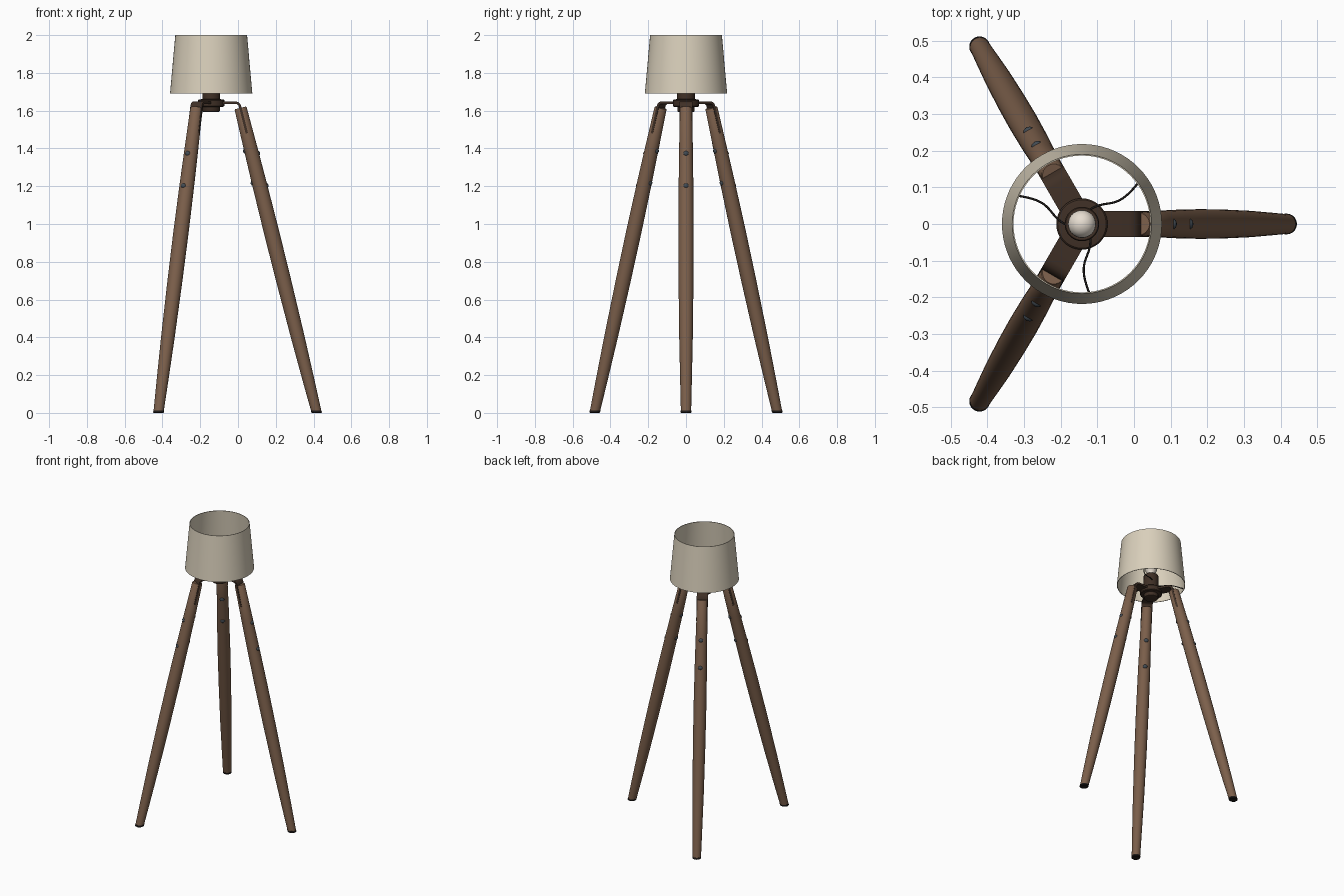
import bpy, bmesh, math
from mathutils import Matrix, Vector

if "Cube" in bpy.data.objects:
    bpy.data.objects.remove(bpy.data.objects["Cube"])

AX = -0.142                      # x position of the lamp's vertical axis
SLOPE = 0.25                     # outward lean of each leg
TOP_R, TOP_Z = 0.155, 1.615      # leg top centre (radius from axis, height)
TILT = math.atan(SLOPE)


def mat(name, r, g, b):
    m = bpy.data.materials.new(name)
    m.diffuse_color = (r, g, b, 1)
    m.use_nodes = True
    m.node_tree.nodes["Principled BSDF"].inputs["Base Color"].default_value = m.diffuse_color
    return m


WOOD = mat("walnut wood", 0.20, 0.115, 0.07)
BRONZE = mat("dark bronze", 0.05, 0.029, 0.019)
FABRIC = mat("cream fabric", 0.70, 0.63, 0.50)
STEEL = mat("blued steel", 0.055, 0.07, 0.085)
BLACK = mat("black rubber", 0.012, 0.010, 0.009)
GLASS = mat("warm white glass", 0.80, 0.73, 0.64)


def finish(name, bm, material, angle=0.0, smooth=True):
    """Turn bmesh into an object, spun about the lamp axis."""
    bmesh.ops.recalc_face_normals(bm, faces=bm.faces)
    bm.transform(Matrix.Translation((AX, 0, 0)) @ Matrix.Rotation(angle, 4, 'Z'))
    me = bpy.data.meshes.new(name)
    bm.to_mesh(me)
    bm.free()
    me.materials.append(material)
    ob = bpy.data.objects.new(name, me)
    bpy.context.collection.objects.link(ob)
    if smooth:
        bpy.context.view_layer.objects.active = ob
        ob.select_set(True)
        bpy.ops.object.shade_smooth_by_angle(angle=math.radians(35))
        ob.select_set(False)
    return ob


def loft(rings, seg=32, closed=False):
    """rings: (centre, tilt about y, radius); capped unless closed in a loop."""
    bm = bmesh.new()
    loops = []
    for c, tilt, r in rings:
        rot = Matrix.Rotation(tilt, 3, 'Y')
        loops.append([bm.verts.new(Vector(c) + rot @ Vector(
            (r * math.cos(2 * math.pi * i / seg), r * math.sin(2 * math.pi * i / seg), 0)))
            for i in range(seg)])
    pairs = list(zip(loops, loops[1:]))
    if closed:
        pairs.append((loops[-1], loops[0]))
    for a, b in pairs:
        for i in range(seg):
            j = (i + 1) % seg
            bm.faces.new((a[i], a[j], b[j], b[i]))
    if not closed:
        bm.faces.new(loops[0])
        bm.faces.new(loops[-1])
    return bm


def lathe(profile, seg=48, closed=False):
    return loft([((0, 0, z), 0, r) for r, z in profile], seg, closed)


def axis_point(z):
    return Vector((TOP_R + (TOP_Z - z) * SLOPE, 0, z))


def strap(path, half_w, t):
    """Flat bar following a path in the xz plane."""
    pts = [Vector((x, 0, z)) for x, z in path]
    bm = bmesh.new()
    rows = []
    for i, p in enumerate(pts):
        d = (pts[min(i + 1, len(pts) - 1)] - pts[max(i - 1, 0)]).normalized()
        n = Vector((-d.z, 0, d.x)) * t / 2
        w = Vector((0, half_w, 0))
        rows.append([bm.verts.new(q) for q in (p + n + w, p + n - w, p - n - w, p - n + w)])
    for a, b in zip(rows, rows[1:]):
        for i in range(4):
            j = (i + 1) % 4
            bm.faces.new((a[i], a[j], b[j], b[i]))
    bm.faces.new(rows[0])
    bm.faces.new(rows[-1])
    return bm


# Legs, feet, brackets and bolts
leg_shape = [(0.012, 0.0272), (0.15, 0.0305), (0.4, 0.036), (0.7, 0.0395), (0.95, 0.0405),
             (1.2, 0.039), (1.4, 0.0363), (TOP_Z - 0.004, 0.0325), (TOP_Z, 0.030)]
strap_path = [(0.04, 1.643), (0.128, 1.643), (0.140, 1.640), (0.149, 1.632),
              (0.154, 1.618), tuple(axis_point(1.59).xz), tuple(axis_point(1.48).xz)]
for k, side in enumerate(("right", "rear_left", "front_left")):
    ang = k * 2 * math.pi / 3
    rings = [(axis_point(z), 0 if z < 0.1 else -TILT, r) for z, r in leg_shape]
    finish(side + "_leg", loft(rings), WOOD, ang)
    pad = [(axis_point(z), 0, r) for z, r in ((0, 0.025), (0.003, 0.0282), (0.013, 0.0282))]
    finish(side + "_foot_pad", loft(pad), BLACK, ang)
    finish(side + "_bracket", strap(strap_path, 0.0352, 0.013), BRONZE, ang)
    for n, z, leg_r in ((1, 1.38, 0.0365), (2, 1.21, 0.039)):
        h = leg_r + 0.009
        bolt = lathe([(0.004, -h), (0.011, -h + 0.003), (0.015, -h + 0.009), (0.015, -h + 0.013),
                      (0.008, -h + 0.014), (0.008, h - 0.014), (0.015, h - 0.013),
                      (0.015, h - 0.009), (0.011, h - 0.003), (0.004, h)], 20)
        bolt.transform(Matrix.Translation(axis_point(z)) @
                       Matrix.Rotation(math.pi / 2 + TILT, 4, 'Y'))
        finish(f"{side}_bolt_{n}", bolt, STEEL, ang)

# Central hub and lamp socket
finish("hub", lathe([(0.036, 1.592), (0.044, 1.595), (0.046, 1.600), (0.046, 1.619),
                     (0.066, 1.621), (0.070, 1.625), (0.070, 1.655), (0.066, 1.659),
                     (0.048, 1.661)]), BRONZE)
finish("socket", lathe([(0.047, 1.655), (0.047, 1.755), (0.044, 1.760), (0.036, 1.760)]), BRONZE)

# Bulb
bulb = [(0.022, 1.755), (0.025, 1.775)] + [
    (0.038 * math.cos(math.radians(a)), 1.81 + 0.038 * math.sin(math.radians(a)))
    for a in (-45, -30, -15, 0, 15, 30, 45, 60, 75, 86)]
finish("bulb", lathe(bulb, 32), GLASS)

# Tapered open shade: outer and inner walls joined by rims
finish("shade", lathe([(0.218, 1.690), (0.190, 2.0), (0.1865, 2.0), (0.2145, 1.690)],
                      72, closed=True), FABRIC)

# Curved wires carrying the shade
for k in range(3):
    cu = bpy.data.curves.new("shade_wire", 'CURVE')
    cu.dimensions = '3D'
    cu.bevel_depth = 0.003
    cu.bevel_resolution = 2
    cu.use_fill_caps = True
    sp = cu.splines.new('NURBS')
    polar = [(0.043, 62), (0.068, 52), (0.099, 33), (0.143, 31), (0.190, 36), (0.214, 38)]
    sp.points.add(len(polar) - 1)
    for p, (r, a) in zip(sp.points, polar):
        a = math.radians(a + 120 * k)
        p.co = (AX + r * math.cos(a), r * math.sin(a), 1.705, 1)
    sp.order_u = 4
    sp.use_endpoint_u = True
    cu.materials.append(BLACK)
    ob = bpy.data.objects.new(f"shade_wire_{k + 1}", cu)
    bpy.context.collection.objects.link(ob)
